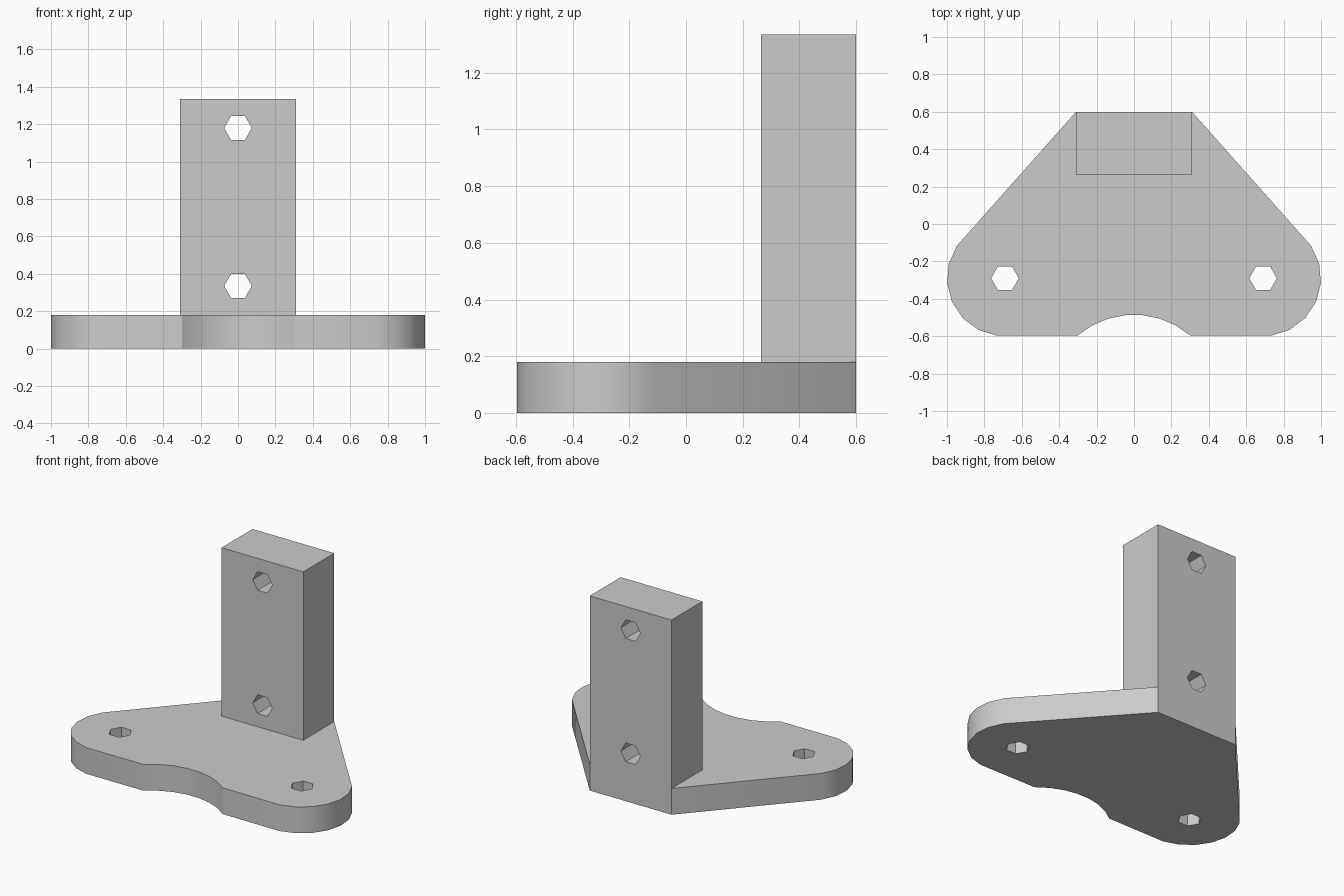
import bpy
import bmesh
from math import cos, sin, radians
from mathutils import Matrix

cube = bpy.data.objects.get("Cube")
if cube:
    bpy.data.objects.remove(cube, do_unlink=True)

GREY = (0.6, 0.6, 0.6, 1.0)
grey = bpy.data.materials.new("light_grey")
grey.use_nodes = True
grey.diffuse_color = GREY
grey.node_tree.nodes["Principled BSDF"].inputs["Base Color"].default_value = GREY

PLATE_TOP, POST_TOP = 0.18, 1.335
BACK, POST_FRONT, HALF_POST = 0.6, 0.265, 0.31
LOBE_X, LOBE_Y = 0.69, -0.29


def arc(cx, cy, r, start, end, steps):
    angles = [radians(start + (end - start) * i / steps) for i in range(steps + 1)]
    return [(cx + r * cos(a), cy + r * sin(a)) for a in angles]


def prism(name, outline, z0, z1):
    """Extrude a closed outline upward into a solid."""
    bm = bmesh.new()
    base = bm.faces.new([bm.verts.new((x, y, z0)) for x, y in outline])
    top = bmesh.ops.extrude_face_region(bm, geom=[base])["geom"]
    moved = [g for g in top if isinstance(g, bmesh.types.BMVert)]
    bmesh.ops.translate(bm, verts=moved, vec=(0, 0, z1 - z0))
    bmesh.ops.recalc_face_normals(bm, faces=bm.faces)
    mesh = bpy.data.meshes.new(name)
    bm.to_mesh(mesh)
    bm.free()
    mesh.materials.append(grey)
    obj = bpy.data.objects.new(name, mesh)
    bpy.context.collection.objects.link(obj)
    return obj


def drill(obj, centre, axis):
    """Cut a hexagonal through hole along y or z."""
    cutter = prism("hole_cutter", arc(0, 0, 0.074, 0, 300, 5), -0.4, 0.4)
    turn = Matrix.Rotation(radians(90), 4, "X") if axis == "y" else Matrix()
    cutter.data.transform(Matrix.Translation(centre) @ turn)
    cutter.hide_render = True
    mod = obj.modifiers.new("hole", "BOOLEAN")
    mod.operation, mod.solver, mod.object = "DIFFERENCE", "EXACT", cutter
    bpy.context.view_layer.objects.active = obj
    bpy.ops.object.modifier_apply(modifier=mod.name)
    bpy.data.objects.remove(cutter, do_unlink=True)


# Base plate: tapered back, rounded lobes, shallow arc cut in the front
right_side = [(HALF_POST, BACK)] + arc(LOBE_X, LOBE_Y, 0.31, 34, -82, 6)
left_side = [(-x, y) for x, y in reversed(right_side)]
notch = arc(0, -0.949, 0.464, 49.7, 130.3, 7)
base_plate = prism("base_plate", right_side + notch + left_side, 0, PLATE_TOP)
for side in (-1, 1):
    drill(base_plate, (side * LOBE_X, LOBE_Y, PLATE_TOP / 2), "z")

# Upright post flush with the back edge of the plate
corners = [(-HALF_POST, POST_FRONT), (HALF_POST, POST_FRONT),
           (HALF_POST, BACK), (-HALF_POST, BACK)]
post = prism("upright_post", corners, PLATE_TOP, POST_TOP)
for height in (0.335, 1.18):
    drill(post, (0, (POST_FRONT + BACK) / 2, height), "y")

# Smooth the rounded walls, keep the corners crisp
bpy.ops.object.select_all(action="DESELECT")
for obj in (base_plate, post):
    obj.select_set(True)
bpy.context.view_layer.objects.active = base_plate
bpy.ops.object.shade_smooth_by_angle(angle=radians(30))
